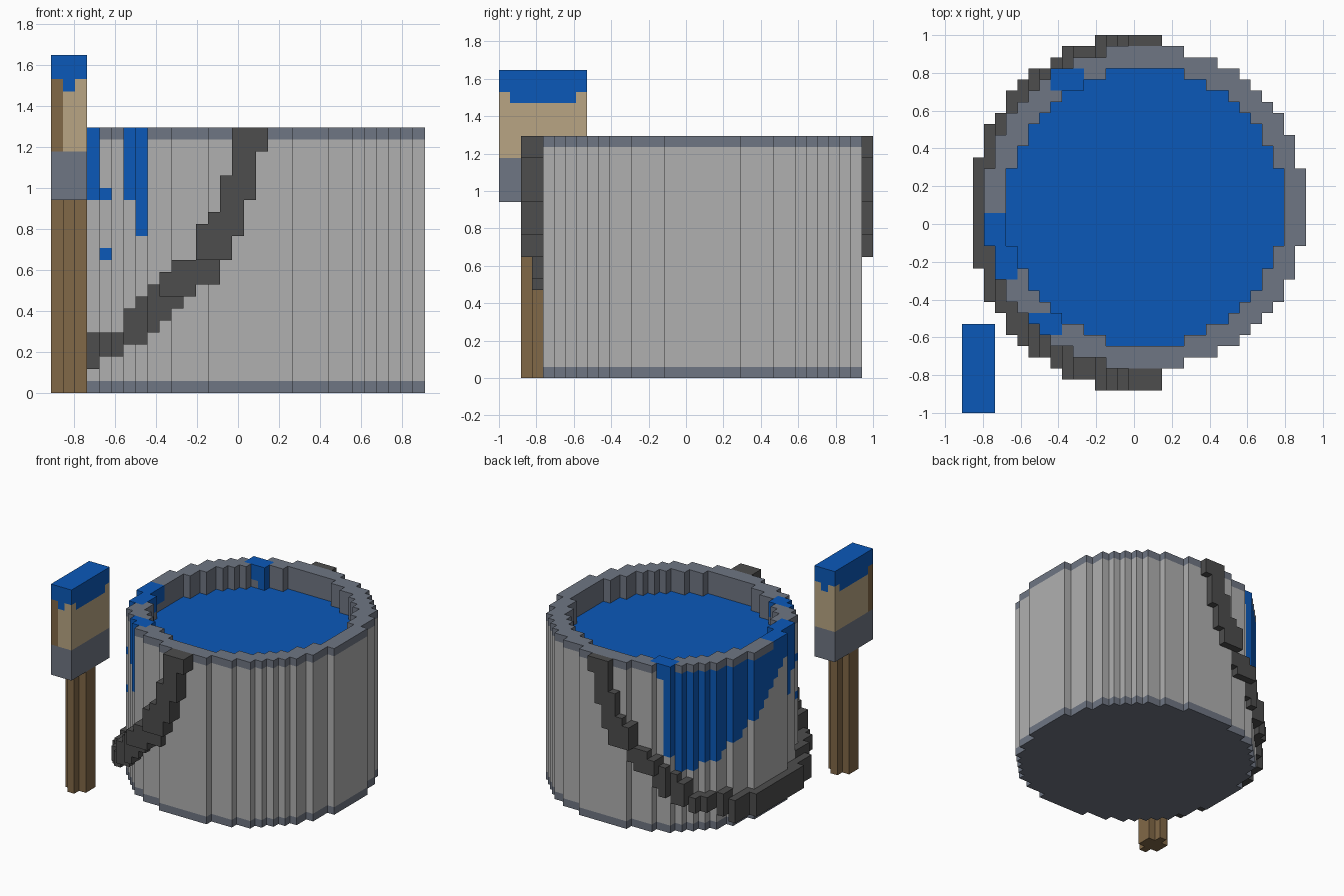
import bpy, bmesh, math
from mathutils import Vector

if "Cube" in bpy.data.objects:
    bpy.data.objects.remove(bpy.data.objects["Cube"], do_unlink=True)

V = 2 / 34                        # block size
ORIGIN = Vector((-15.5, -17, 0))  # grid corner, in blocks
CX, CY = 16, 18                   # grid cell in the middle of the bucket


def material(name, rgb):
    lin = [((c / 255 + 0.055) / 1.055) ** 2.4 for c in rgb] + [1]
    m = bpy.data.materials.new(name)
    m.use_nodes = True
    m.diffuse_color = lin
    m.node_tree.nodes["Principled BSDF"].inputs["Base Color"].default_value = lin
    return m


WALL = material("light grey metal", (176, 176, 176))
RIM = material("slate metal", (111, 118, 131))
IRON = material("dark iron", (77, 77, 77))
PAINT = material("blue paint", (11, 89, 185))
HAIR = material("tan bristle", (185, 165, 131))
WOOD = material("brown wood", (129, 104, 71))

# Face corners for each of the six directions of a block
SIDES = {
    (1, 0, 0): ((1, 0, 0), (1, 1, 0), (1, 1, 1), (1, 0, 1)),
    (-1, 0, 0): ((0, 0, 0), (0, 0, 1), (0, 1, 1), (0, 1, 0)),
    (0, 1, 0): ((0, 1, 0), (0, 1, 1), (1, 1, 1), (1, 1, 0)),
    (0, -1, 0): ((0, 0, 0), (1, 0, 0), (1, 0, 1), (0, 0, 1)),
    (0, 0, 1): ((0, 0, 1), (1, 0, 1), (1, 1, 1), (0, 1, 1)),
    (0, 0, -1): ((0, 0, 0), (0, 1, 0), (1, 1, 0), (1, 0, 0)),
}


def build(name, cells):
    """Make an object from {(x, y, z): material}, outer faces only."""
    mesh = bpy.data.meshes.new(name)
    mats = list(dict.fromkeys(cells.values()))
    for m in mats:
        mesh.materials.append(m)
    bm = bmesh.new()
    verts = {}
    for cell, mat in cells.items():
        for step, corners in SIDES.items():
            if tuple(a + b for a, b in zip(cell, step)) in cells:
                continue
            loop = []
            for c in corners:
                key = tuple(a + b for a, b in zip(cell, c))
                if key not in verts:
                    verts[key] = bm.verts.new((Vector(key) + ORIGIN) * V)
                loop.append(verts[key])
            bm.faces.new(loop).material_index = mats.index(mat)
    # Join flat areas of one colour
    bmesh.ops.dissolve_limit(bm, angle_limit=0.01, verts=bm.verts[:],
                             edges=bm.edges[:], delimit={'MATERIAL'})
    bm.to_mesh(mesh)
    bm.free()
    ob = bpy.data.objects.new(name, mesh)
    bpy.context.collection.objects.link(ob)
    return ob


def box(x0, x1, y0, y1, z0, z1, mat):
    return {(x, y, z): mat for x in range(x0, x1)
            for y in range(y0, y1) for z in range(z0, z1)}


def in_disk(x, y, r):
    return x * x + y * y <= r * r


# Lowest painted block of each run on the outer wall, by position from the middle
DRIPS = {(-8, 12): 10, (-9, 11): 8, (-10, 10): 8, (-11, 9): 9, (-12, 8): 9,
         (-12, 7): 10, (-13, 6): 11, (-13, 5): 11, (-13, 4): 12, (-14, 3): 13,
         (-14, 2): 14, (-14, 1): 15, (-14, 0): 16, (-14, -1): 17, (-14, -2): 18,
         (-14, -3): 19, (-13, -4): 13, (-13, -5): 13, (-13, -6): 16,
         (-10, -10): 16, (-9, -11): 13}
# Paint on top of the rim: x range, y range
PATCHES = [(-8, -6, 11, 12), (-14, -13, -3, -1), (-13, -12, -6, -4), (-10, -8, -11, -10)]
SPOTS = {(-12, -8, 16), (-12, -7, 16), (-12, -8, 11)}


def bucket_material(x, y, z):
    patch = any(a <= x <= b and c <= y <= d for a, b, c, d in PATCHES)
    if patch and z >= 20 or (x, y, z) in SPOTS or (x, y) == (-6, 11) and z >= 19:
        return PAINT
    if z in (0, 21):
        return RIM
    if z >= DRIPS.get((x, y), 99):
        return PAINT
    return WALL if not in_disk(x, y, 13.4) else RIM


# Bucket: floor disk and two-block wall
R = range(-14, 15)
build("bucket", {(x + CX, y + CY, z): bucket_material(x, y, z)
                 for x in R for y in R for z in range(22)
                 if in_disk(x, y, 14.5) and (z == 0 or not in_disk(x, y, 12.5))})

# Paint filling
build("paint_surface", {(x + CX, y + CY, 18): PAINT for x in R for y in R
                        if in_disk(x, y, 12.5)})

# Carrying handle: hangs down around the wall; (bottom, top) per column from x = 1
BAIL = [(1, 4), (1, 4), (2, 5), (3, 5), (3, 5), (4, 7), (4, 8), (5, 9), (6, 10),
        (7, 11), (8, 11), (9, 14), (9, 15), (11, 18), (13, 22), (16, 22), (20, 22)]
bail = {}
for gx, (z0, z1) in enumerate(BAIL, 1):
    x = gx - CX
    for y in range(-16, 16):
        if in_disk(x, y, 14.5) or not in_disk(x * 1.03, y + 0.5, 16.27):
            continue
        for z in range(z0, z1):
            reach = 13.5 if z < 8 else 14.5 if z < 11 else 15.5
            if abs(y + 0.5) <= reach:
                bail[gx, y + CY, z] = IRON
build("bucket_handle", bail)

# Brush: cross-shaped handle, ferrule, bristles dipped in paint
build("brush_handle", {**box(1, 2, 2, 6, 0, 16, WOOD), **box(0, 3, 3, 5, 0, 16, WOOD)})
build("brush_ferrule", box(0, 3, 0, 8, 16, 20, RIM))
bristles = {**box(0, 3, 0, 8, 20, 26, HAIR), **box(0, 3, 0, 8, 26, 28, PAINT),
            **box(0, 3, 1, 7, 25, 26, PAINT), **box(1, 2, 0, 8, 25, 26, PAINT),
            **box(0, 1, 0, 1, 20, 26, WOOD)}
build("brush_bristles", bristles)
